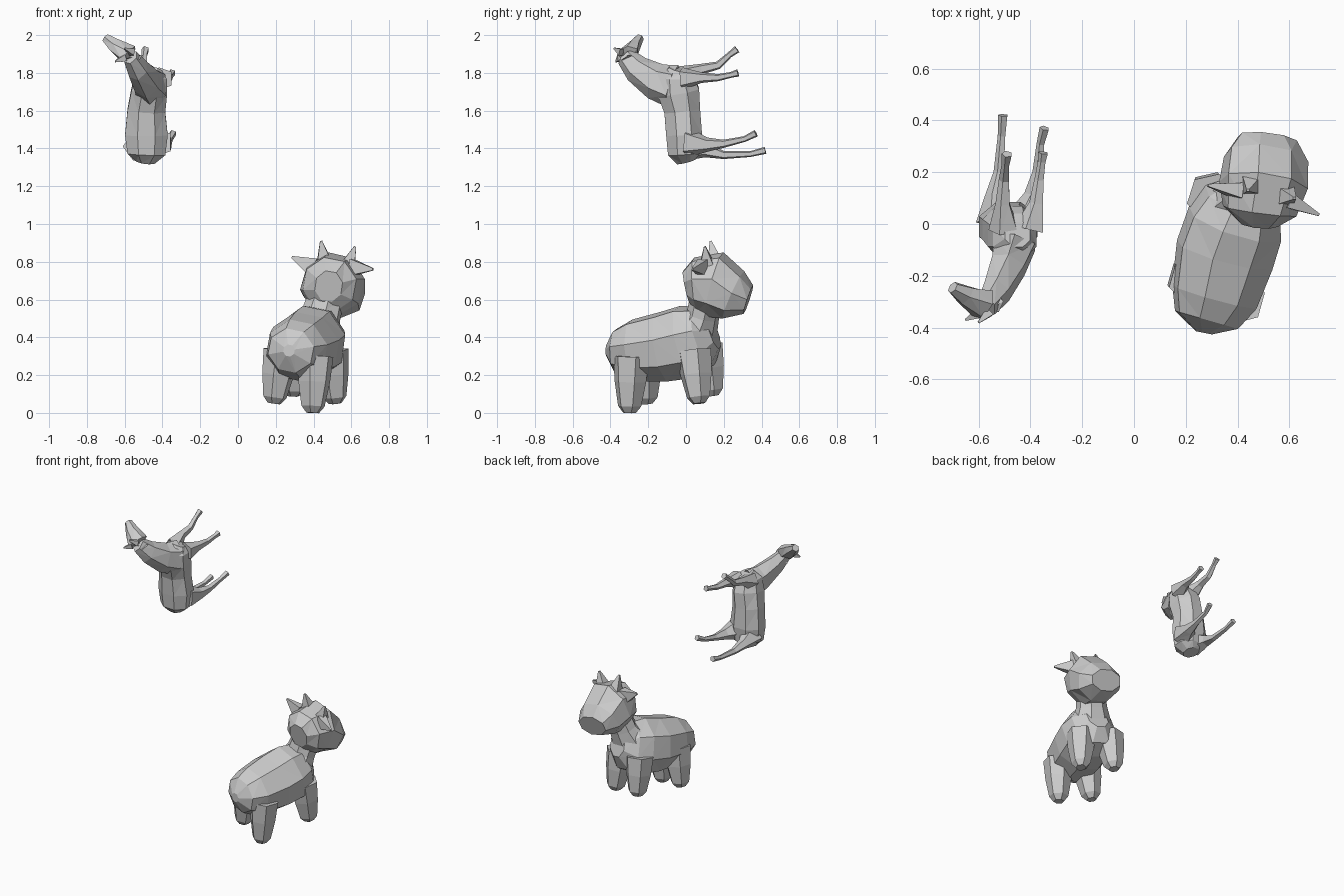
import bpy, bmesh, math
from mathutils import Vector


def loft(name, rings, side, n=8):
    """Faceted skin through rings (x, y, z, half width, half height)."""
    bm = bmesh.new()
    pts = [Vector(r[:3]) for r in rings]
    loops = []
    for i, r in enumerate(rings):
        t = (pts[min(i + 1, len(pts) - 1)] - pts[max(i - 1, 0)]).normalized()
        s = Vector(side)
        s = (s - t * s.dot(t)).normalized()
        u = s.cross(t)
        k = 1 / math.cos(math.pi / n)
        loop = []
        for j in range(n):
            a = 2 * math.pi * (j + 0.5) / n
            loop.append(bm.verts.new(pts[i] + s * math.cos(a) * r[3] * k + u * math.sin(a) * r[4] * k))
        loops.append(loop)
    for a, b in zip(loops, loops[1:]):
        for j in range(n):
            bm.faces.new((a[j], a[(j + 1) % n], b[(j + 1) % n], b[j]))
    bm.faces.new(loops[0][::-1])
    bm.faces.new(loops[-1])
    bmesh.ops.triangulate(bm, faces=bm.faces[:])
    bmesh.ops.recalc_face_normals(bm, faces=bm.faces[:])
    me = bpy.data.meshes.new(name)
    bm.to_mesh(me)
    bm.free()
    ob = bpy.data.objects.new(name, me)
    bpy.context.collection.objects.link(ob)
    return ob


def limb(name, pts, side, n=6):
    """Round limb through (x, y, z, radius)."""
    return loft(name, [(*p, p[3]) for p in pts], side, n)


# ---- Cow: tilted, heading towards +y ----
R = (0.94, -0.27, -0.2)
loft("cow_body", [
    (0.27, -0.42, 0.33, 0.03, 0.03),
    (0.28, -0.37, 0.33, 0.12, 0.11),
    (0.31, -0.28, 0.33, 0.16, 0.155),
    (0.35, -0.12, 0.35, 0.182, 0.175),
    (0.39, 0.00, 0.375, 0.178, 0.185),
    (0.42, 0.09, 0.40, 0.145, 0.16),
    (0.44, 0.15, 0.42, 0.07, 0.08)], R)
loft("cow_neck", [
    (0.41, 0.05, 0.43, 0.13, 0.11),
    (0.44, 0.09, 0.52, 0.10, 0.08),
    (0.47, 0.11, 0.62, 0.09, 0.08)], R)
loft("cow_head", [
    (0.48, 0.00, 0.67, 0.07, 0.08),
    (0.485, 0.05, 0.68, 0.135, 0.135),
    (0.50, 0.15, 0.68, 0.16, 0.165),
    (0.51, 0.25, 0.625, 0.155, 0.125),
    (0.515, 0.33, 0.60, 0.11, 0.07)], R)

# Cow legs: hip position, then foot position
for name, hip, foot in (
        ("cow_rear_right_leg", (0.41, -0.29, 0.30), (0.395, -0.30, 0.0)),
        ("cow_rear_left_leg", (0.23, -0.22, 0.33), (0.19, -0.21, 0.05)),
        ("cow_front_right_leg", (0.49, 0.04, 0.33), (0.515, 0.07, 0.05)),
        ("cow_front_left_leg", (0.30, 0.10, 0.36), (0.29, 0.14, 0.09))):
    h, f = Vector(hip), Vector(foot)
    limb(name, [(*h.lerp(f, t), r) for t, r in
                ((0, 0.085), (0.45, 0.075), (0.88, 0.055), (1, 0.03))], R)

# Cow ears and horns
for name, a, b, w, h in (
        ("cow_left_ear", (0.40, 0.13, 0.77), (0.285, 0.15, 0.825), 0.03, 0.05),
        ("cow_right_ear", (0.60, 0.09, 0.77), (0.715, 0.035, 0.76), 0.03, 0.045),
        ("cow_left_horn", (0.455, 0.15, 0.81), (0.44, 0.13, 0.91), 0.035, 0.035),
        ("cow_right_horn", (0.585, 0.11, 0.79), (0.62, 0.10, 0.88), 0.035, 0.035)):
    loft(name, [(*a, w, h), (*b, 0.005, 0.006)], (0, 1, 0), 4)

# ---- Horse: body upright, legs pointing to +y ----
X = (1, 0, 0)
loft("horse_body", [
    (-0.490, 0.00, 1.33, 0.05, 0.05),
    (-0.485, -0.01, 1.37, 0.10, 0.085),
    (-0.485, -0.01, 1.47, 0.113, 0.095),
    (-0.485, -0.02, 1.60, 0.10, 0.095),
    (-0.470, -0.04, 1.70, 0.095, 0.11),
    (-0.460, -0.05, 1.78, 0.085, 0.09),
    (-0.450, -0.04, 1.82, 0.05, 0.05)], X)
loft("horse_neck", [
    (-0.46, -0.07, 1.73, 0.08, 0.10),
    (-0.485, -0.16, 1.755, 0.065, 0.085),
    (-0.53, -0.26, 1.82, 0.05, 0.065),
    (-0.57, -0.32, 1.885, 0.035, 0.045)], X, 6)
loft("horse_head", [
    (-0.55, -0.30, 1.86, 0.04, 0.05),
    (-0.58, -0.31, 1.90, 0.042, 0.06),
    (-0.65, -0.275, 1.945, 0.03, 0.04),
    (-0.70, -0.245, 1.985, 0.02, 0.022)], (0.6, 0, -0.8), 6)
for name, base, tip in (
        ("horse_left_ear", (-0.60, -0.345, 1.88), (-0.65, -0.37, 1.86)),
        ("horse_right_ear", (-0.56, -0.34, 1.91), (-0.60, -0.38, 1.93))):
    limb(name, [(*base, 0.018), (*tip, 0.004)], (0, 0, 1), 4)

# Horse legs
limb("horse_front_left_leg", [
    (-0.50, -0.02, 1.78, 0.05), (-0.505, 0.08, 1.82, 0.024), (-0.50, 0.17, 1.84, 0.018),
    (-0.495, 0.23, 1.895, 0.013), (-0.49, 0.27, 1.925, 0.017)], X, 5)
limb("horse_front_right_leg", [
    (-0.40, -0.02, 1.77, 0.05), (-0.375, 0.08, 1.775, 0.024), (-0.365, 0.17, 1.775, 0.016),
    (-0.355, 0.24, 1.79, 0.013), (-0.35, 0.275, 1.80, 0.017)], X, 5)
limb("horse_rear_right_leg", [
    (-0.42, 0.01, 1.43, 0.065), (-0.385, 0.11, 1.42, 0.032), (-0.37, 0.20, 1.425, 0.018),
    (-0.36, 0.31, 1.45, 0.013), (-0.345, 0.37, 1.48, 0.016)], X, 5)
limb("horse_rear_left_leg", [
    (-0.53, 0.01, 1.41, 0.065), (-0.535, 0.11, 1.39, 0.032), (-0.52, 0.20, 1.365, 0.018),
    (-0.51, 0.34, 1.37, 0.013), (-0.505, 0.42, 1.39, 0.016)], X, 5)
